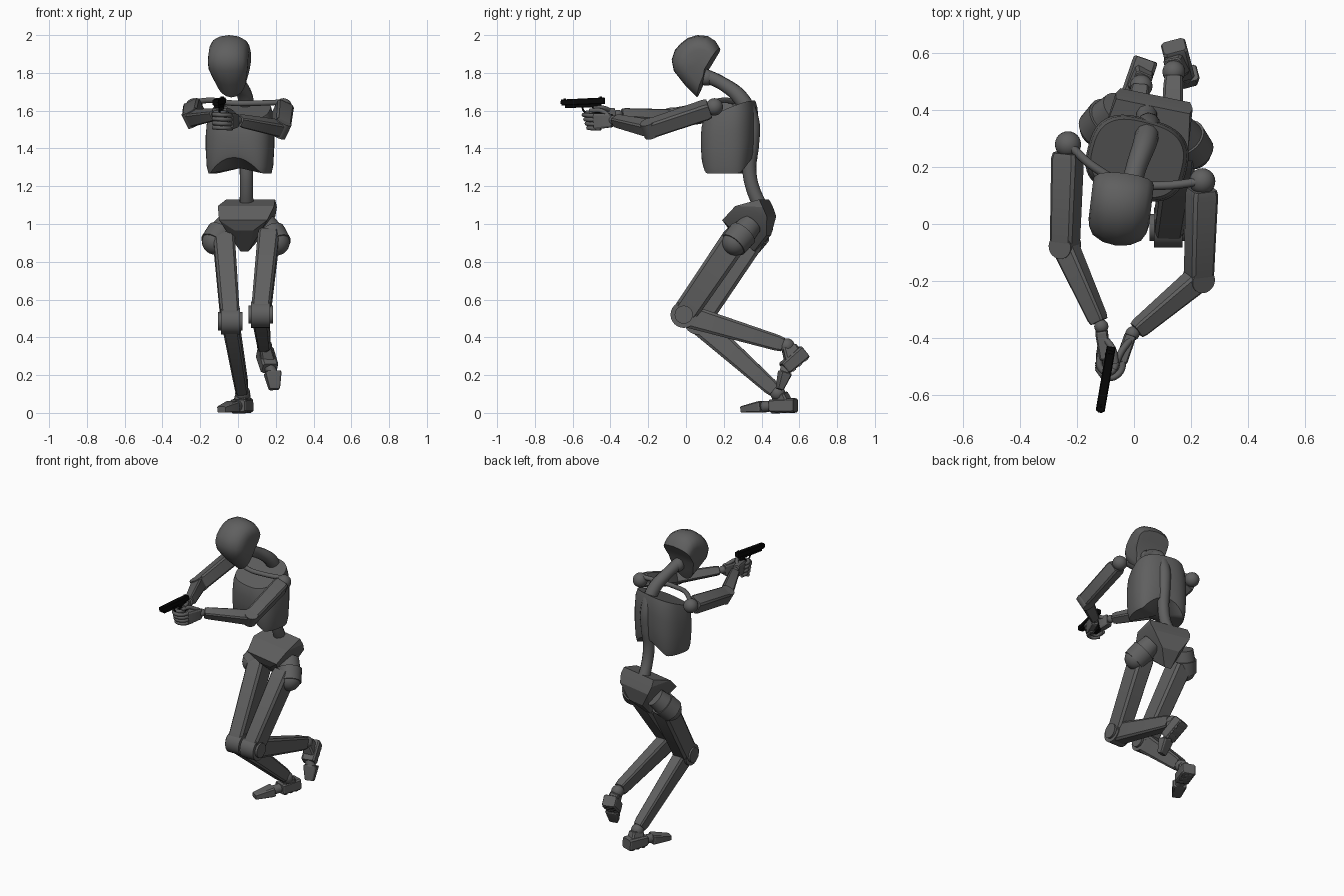
import bpy, bmesh, math
from mathutils import Vector, Matrix

if "Cube" in bpy.data.objects:
    bpy.data.objects.remove(bpy.data.objects["Cube"])


def material(name, v):
    m = bpy.data.materials.new(name)
    m.diffuse_color = (v, v, v, 1)
    m.use_nodes = True
    m.node_tree.nodes["Principled BSDF"].inputs["Base Color"].default_value = m.diffuse_color
    return m


GREY = material("dark grey", 0.115)
BLACK = material("black", 0.002)


def finish(name, bm, mat=GREY, angle=35):
    bmesh.ops.recalc_face_normals(bm, faces=bm.faces)
    me = bpy.data.meshes.new(name)
    bm.to_mesh(me)
    bm.free()
    me.materials.append(mat)
    me.shade_smooth()
    me.set_sharp_from_angle(angle=math.radians(angle))
    ob = bpy.data.objects.new(name, me)
    bpy.context.collection.objects.link(ob)
    return ob


def loft(name, rings, mat=GREY, angle=35):
    """Skin closed rings and close both ends with a fan."""
    bm = bmesh.new()
    vs = [[bm.verts.new(p) for p in r] for r in rings]
    n = len(rings[0])
    for r, s in zip(vs, vs[1:]):
        for i in range(n):
            bm.faces.new((r[i], r[(i + 1) % n], s[(i + 1) % n], s[i]))
    for r in (vs[0], vs[-1]):
        c = bm.verts.new(sum((v.co for v in r), Vector()) / n)
        for i in range(n):
            bm.faces.new((r[i], r[(i + 1) % n], c))
    return finish(name, bm, mat, angle)


def frame(a, b, side):
    z = (b - a).normalized()
    y = z.cross(Vector(side)).normalized()
    return y.cross(z), y


def limb(name, a, b, w0, d0, w1, d1, side=(1, 0, 0), mat=GREY, cut=0.12, end=0.9):
    """Tapered bar with chamfered corners and slightly drawn-in ends."""
    a, b = Vector(a), Vector(b)
    x, y = frame(a, b, side)
    k = 1 - 2 * cut
    octo = [(1, k), (k, 1), (-k, 1), (-1, k), (-1, -k), (-k, -1), (k, -1), (1, -k)]
    rings = []
    for t, s in ((0, end), (0.06, 1), (0.94, 1), (1, end)):
        w, d = (w0 + (w1 - w0) * t) * s / 2, (d0 + (d1 - d0) * t) * s / 2
        rings.append([a.lerp(b, t) + x * w * u + y * d * v for u, v in octo])
    return loft(name, rings, mat, 25)


def rod(name, a, b, r0, r1=None, mat=GREY, n=24):
    a, b = Vector(a), Vector(b)
    d = b - a
    x, y = frame(a, b, (1, 0, 0) if abs(d.x) < 0.9 * d.length else (0, 1, 0))
    ang = [math.tau * i / n for i in range(n)]
    return loft(name, [[p + (x * math.cos(t) + y * math.sin(t)) * r for t in ang]
                       for p, r in ((a, r0), (b, r1 or r0))], mat)


def ball(name, c, r):
    bm = bmesh.new()
    bmesh.ops.create_uvsphere(bm, u_segments=24, v_segments=14, radius=r,
                              matrix=Matrix.Translation(c))
    return finish(name, bm)


def tube(name, pts, r, mat=GREY):
    """Round tube through the points, with a radius for each one."""
    cu = bpy.data.curves.new(name, 'CURVE')
    cu.dimensions, cu.bevel_depth, cu.use_fill_caps = '3D', 1, True
    cu.bevel_resolution, cu.resolution_u = 3, 6
    sp = cu.splines.new('BEZIER')
    sp.bezier_points.add(len(pts) - 1)
    for i, (bp, p) in enumerate(zip(sp.bezier_points, pts)):
        bp.co, bp.handle_left_type, bp.handle_right_type = p, 'AUTO', 'AUTO'
        bp.radius = r[i] if isinstance(r, (list, tuple)) else r
    ob = bpy.data.objects.new(name, cu)
    bpy.context.collection.objects.link(ob)
    bpy.context.view_layer.update()
    me = bpy.data.meshes.new_from_object(
        ob.evaluated_get(bpy.context.evaluated_depsgraph_get()))
    bpy.data.objects.remove(ob)
    bm = bmesh.new()
    bm.from_mesh(me)
    return finish(name, bm, mat, 50)


# Head: side profile narrowed towards both temples, open cut at the back
profile = [(.06, 1.67), (-.005, 1.735), (-.065, 1.81), (-.077, 1.87), (-.06, 1.92),
           (-.03, 1.955), (.01, 1.985), (.06, 2.0), (.115, 1.995), (.155, 1.97),
           (.18, 1.93), (.147, 1.875), (.11, 1.815), (.098, 1.755)]
pivot = Vector((.11, 1.825))
rings = []
for t, s in ((-1, .56), (-.95, .7), (-.8, .85), (-.45, .96), (0, 1),
             (.45, .96), (.8, .85), (.95, .7), (1, .56)):
    ring = []
    for p in profile:
        q = pivot + (Vector(p) - pivot) * s
        half = .107 * min(1, .5 + .5 * (q.y - 1.66) / .17)
        lean = .012 * max(0, (1.82 - q.y) / .15)
        ring.append(Matrix.Rotation(-.12, 3, 'Z') @ Vector((t * half + lean, q.x - .06, q.y))
                    + Vector((-.047, .06, 0)))
    rings.append(ring)
loft("head", rings, angle=40)

# Neck and spine
tube("neck_and_spine", [(-.02, .09, 1.79), (.005, .19, 1.745), (.04, .29, 1.665),
                        (.05, .345, 1.55), (.05, .347, 1.42), (.045, .335, 1.3),
                        (.045, .35, 1.2), (.045, .4, 1.08)],
     [.038, .036, .042, .042, .04, .037, .036, .038])
ball("skull_joint", (-.015, .11, 1.775), .043)

# Ribcage: rounded barrel, sloping top and arched lower edge
rings = []
for u, s in ((0, .92), (.12, .97), (.4, 1), (.65, 1), (.88, .965), (1, .9)):
    ring = []
    for i in range(48):
        a = math.tau * i / 48
        c, n = math.cos(a), math.sin(a)
        x = math.copysign(abs(c) ** .72, c) * .178 * s
        y = math.copysign(abs(n) ** .72, n) * (.15 if n > 0 else .136) * s
        low = 1.268 + .085 * max(0, 1 - (x / .14) ** 2)
        high = 1.545 + (y + .128) / .256 * .105
        ring.append(Matrix.Rotation(-.25, 3, 'Z') @ Vector((x, y, low + (high - low) * u))
                    + Vector((.01, .225, 0)))
    rings.append(ring)
loft("ribcage", rings)

# Pelvis: wedge narrowing to the crotch
bm = bmesh.new()
for x, y, z in ((.132, .075, 1.13), (.152, -.05, 1.095), (.13, -.125, 1.02), (.125, .115, 1.04),
                (.06, .1, .94), (.022, .02, .855), (.05, -.1, .965), (.138, .095, 1.09)):
    for sx in (-1, 1):
        bm.verts.new(Matrix.Rotation(-.2, 3, 'Z')
                     @ Vector((sx * x - (.022 if z < .9 else 0), y, z)) + Vector((.052, .34, 0)))
bmesh.ops.convex_hull(bm, input=bm.verts)
finish("pelvis", bm, angle=20)

# Collarbone
tube("collarbone", [(-.23, .28, 1.645), (-.14, .2, 1.655), (-.03, .145, 1.64),
                    (.1, .135, 1.64), (.24, .15, 1.645)], .015)

# Arms: the elbow hinge stands square to the bend
for side, sh, el, wr in (("right", (-.232, .28, 1.62), (-.243, -.075, 1.56), (-.115, -.36, 1.58)),
                         ("left", (.24, .15, 1.62), (.228, -.19, 1.505), (-.005, -.385, 1.55))):
    sh, el, wr = Vector(sh), Vector(el), Vector(wr)
    hinge = (el - sh).cross(wr - el).normalized()
    ball(side + "_shoulder", sh, .046)
    limb(side + "_upper_arm", sh.lerp(el, .08), el, .09, .096, .086, .086, hinge)
    rod(side + "_elbow", el - hinge * .042, el + hinge * .042, .043)
    limb(side + "_forearm", el, wr.lerp(el, .06), .076, .08, .056, .058, hinge)
    ball(side + "_wrist", wr, .025)

# Hands: palms with fingers wrapped round the grip
limb("right_palm", (-.115, -.375, 1.578), (-.1, -.475, 1.568), .045, .075, .04, .085)
limb("left_palm", (-.012, -.39, 1.548), (-.045, -.485, 1.543), .042, .07, .042, .085)
for i in range(4):
    z, s = 1.59 - .023 * i, .008 * i
    tube("right_finger", [(-.118, -.455 + s, z), (-.118, -.505 + s, z), (-.085, -.522 + s, z),
                          (-.06, -.49 + s, z)], .0115)
    tube("left_finger", [(-.035, -.475 + s, z - .016), (-.052, -.525 + s, z - .014),
                         (-.095, -.54 + s, z - .012), (-.13, -.505 + s, z - .01)], .0115)
tube("right_thumb", [(-.105, -.4, 1.6), (-.075, -.44, 1.615), (-.065, -.49, 1.612)], .012)
tube("left_thumb", [(-.015, -.41, 1.575), (-.045, -.45, 1.6), (-.07, -.51, 1.6)], .012)

# Pistol
limb("pistol_slide", (-.08, -.432, 1.653), (-.119, -.658, 1.643), .032, .034, .032, .032,
     mat=BLACK, cut=.12, end=.97)
limb("pistol_frame", (-.083, -.45, 1.632), (-.115, -.638, 1.625), .026, .026, .024, .022,
     mat=BLACK, cut=.12, end=.97)
limb("pistol_grip", (-.088, -.475, 1.63), (-.081, -.45, 1.515), .028, .048, .028, .05,
     mat=BLACK, cut=.15)
rod("pistol_muzzle", (-.115, -.64, 1.644), (-.1195, -.663, 1.643), .009, mat=BLACK)
tube("trigger_guard", [(-.091, -.495, 1.605), (-.094, -.515, 1.592), (-.098, -.54, 1.597),
                       (-.1, -.55, 1.625)], .005, BLACK)
limb("pistol_rear_sight", (-.082, -.445, 1.67), (-.084, -.457, 1.67), .018, .01, .018, .01,
     mat=BLACK)
limb("pistol_front_sight", (-.115, -.635, 1.66), (-.117, -.647, 1.66), .006, .01, .006, .01,
     mat=BLACK)

# Legs: the planted right knee sits lower and further back
for side, h0, h1, top, knee, ank in (
        ("right", (-.13, .33, .895), (-.055, .41, 1.0), (-.075, .35, .925),
         (-.04, .06, .485), (.025, .485, .105)),
        ("left", (.212, .25, .89), (.145, .345, 1.0), (.163, .275, .94),
         (.12, -.012, .52), (.14, .535, .355))):
    h0, h1, top, knee, ank = map(Vector, (h0, h1, top, knee, ank))
    rod(side + "_hip", h0, h0.lerp(h1, .55), .074, .078)
    rod(side + "_hip_collar", h0.lerp(h1, .5), h1, .07, .06)
    ball(side + "_hip_ball", h0.lerp(h1, .12), .07)
    limb(side + "_thigh", top, knee, .114, .145, .1, .132)
    rod(side + "_knee", knee - Vector((.05, 0, 0)), knee + Vector((.05, 0, 0)), .07)
    rod(side + "_knee_cap", knee - Vector((.065, 0, 0)), knee + Vector((.065, 0, 0)), .048)
    limb(side + "_shin", knee, ank.lerp(knee, .04), .086, .125, .068, .082)
    ball(side + "_ankle", ank, .04)

# Feet: heel block, instep, joint, toe wedge and tread bars
for side, across, ank, heel, mid, t0, t1, down in (
        ("right", (.9, -.44, 0), (.025, .495, .1), (.042, .58, .04), (-.003, .45, .037),
         (-.025, .41, .033), (-.088, .3, .018), (0, 0, -1)),
        ("left", (.96, .25, 0), (.14, .545, .35), (.14, .625, .325), (.168, .52, .235),
         (.183, .525, .215), (.193, .495, .125), (0, .7, -.7))):
    ank, heel, mid, t0, t1, down = map(Vector, (ank, heel, mid, t0, t1, down))
    limb(side + "_heel", heel, mid, .088, .076, .088, .068, across)
    limb(side + "_instep", ank, heel.lerp(mid, .5), .062, .075, .075, .1, across)
    rod(side + "_toe_joint", mid.lerp(heel, .1), t0.lerp(t1, .1), .029)
    limb(side + "_toe", t0, t1, .088, .064, .055, .034, across)
    for i in range(3):
        c = heel.lerp(mid, .2 + .3 * i) + down * .034
        half = Vector(across) * .036
        limb(side + "_tread", c - half, c + half, .022, .012, .022, .012, mid - heel)
